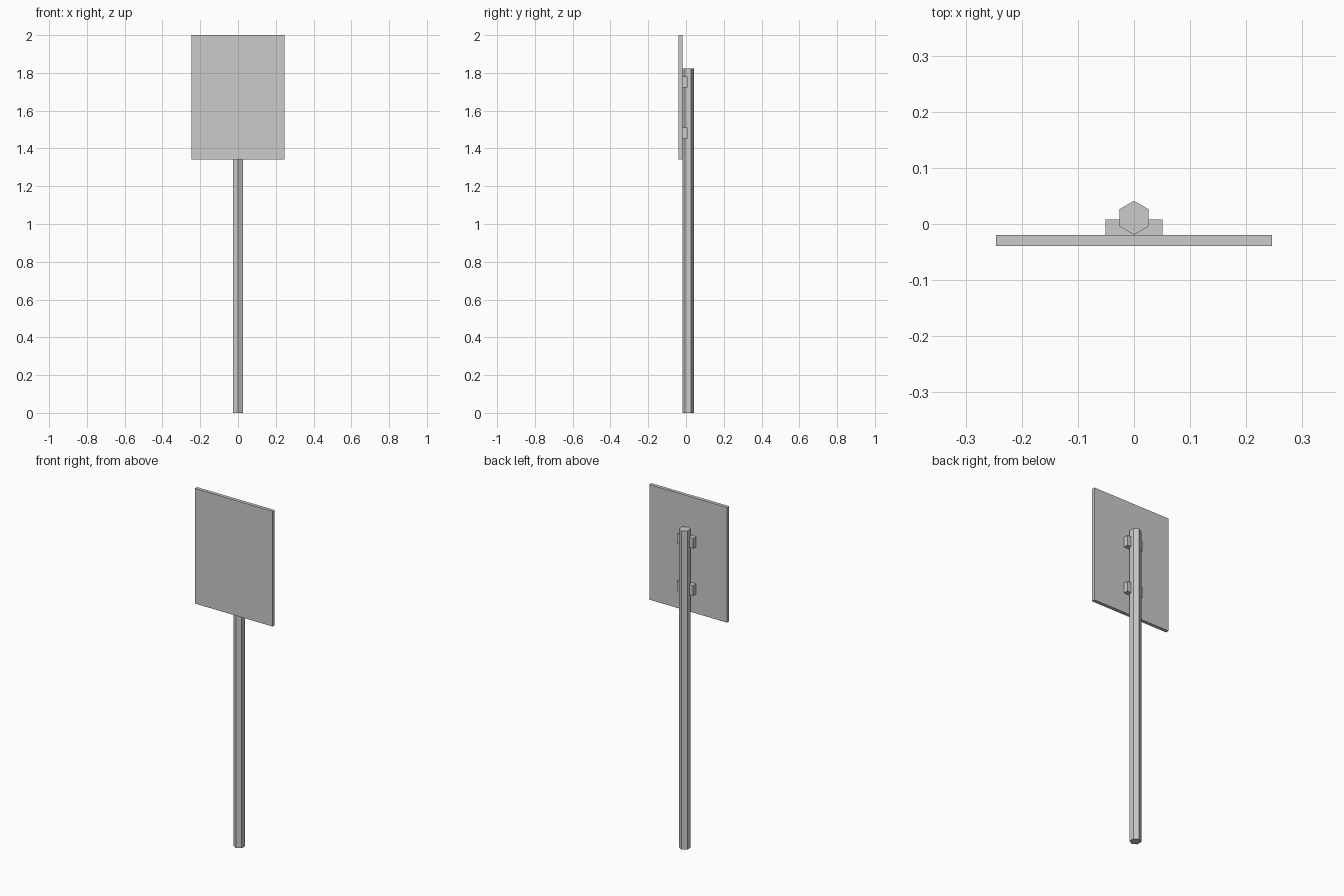
import bpy, math

if "Cube" in bpy.data.objects:
    bpy.data.objects.remove(bpy.data.objects["Cube"])


def box(name, x, y, z):
    """Box from (min, max) ranges on each axis."""
    bpy.ops.mesh.primitive_cube_add(size=1, location=[sum(r) / 2 for r in (x, y, z)])
    ob = bpy.context.object
    ob.name = name
    ob.scale = [r[1] - r[0] for r in (x, y, z)]
    bpy.ops.object.transform_apply(location=False, rotation=False, scale=True)
    return ob


# Hexagonal post, corners pointing front and back
POST_TOP = 1.823
bpy.ops.mesh.primitive_cylinder_add(vertices=6, radius=0.0303, depth=POST_TOP,
                                    location=(0, 0.011, POST_TOP / 2))
bpy.context.object.name = "post"

# Sign panel on the front of the post
box("sign_panel", (-0.246, 0.246), (-0.039, -0.0193), (1.341, 2.0))

# Two mounting brackets behind the panel
for name, z in (("lower_bracket", 1.482), ("upper_bracket", 1.752)):
    box(name, (-0.051, 0.051), (-0.0193, 0.008), (z - 0.029, z + 0.029))
